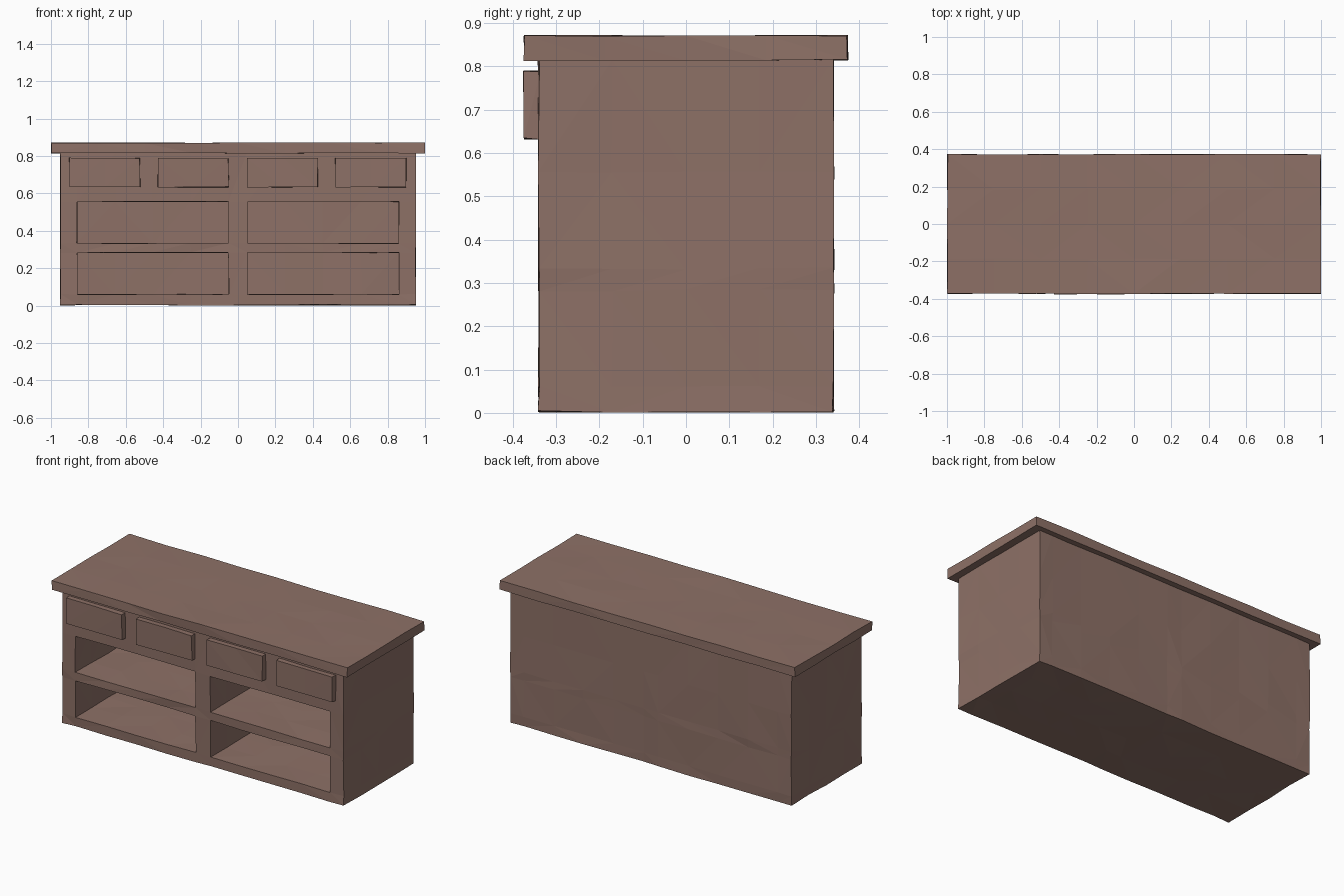
import bpy, bmesh, random
from mathutils import Vector

if "Cube" in bpy.data.objects:
    bpy.data.objects.remove(bpy.data.objects["Cube"])

random.seed(4)
WOBBLE = 0.0025

wood = bpy.data.materials.new("brown_wood")
wood.diffuse_color = (0.27, 0.165, 0.135, 1)
wood.use_nodes = True
wood.node_tree.nodes["Principled BSDF"].inputs["Base Color"].default_value = wood.diffuse_color


def finish(name, bm, longest):
    """Split long edges, roughen the surface slightly like hewn wood, make the object."""
    bmesh.ops.remove_doubles(bm, verts=bm.verts[:], dist=1e-4)
    bmesh.ops.recalc_face_normals(bm, faces=bm.faces[:])
    for _ in range(3):
        long_edges = [e for e in bm.edges if e.calc_length() > longest]
        if long_edges:
            bmesh.ops.subdivide_edges(bm, edges=long_edges, cuts=1, use_grid_fill=True)
    for v in bm.verts:
        v.co += Vector([random.uniform(-WOBBLE, WOBBLE) for _ in range(3)])
        v.co.z = max(v.co.z, 0)
    bmesh.ops.triangulate(bm, faces=bm.faces[:])
    mesh = bpy.data.meshes.new(name)
    bm.to_mesh(mesh)
    bm.free()
    mesh.materials.append(wood)
    obj = bpy.data.objects.new(name, mesh)
    bpy.context.collection.objects.link(obj)
    return obj


def box(name, x0, x1, y0, y1, z0, z1, longest):
    bm = bmesh.new()
    bmesh.ops.create_cube(bm, size=1)
    for v in bm.verts:
        v.co = (x1 if v.co.x > 0 else x0, y1 if v.co.y > 0 else y0, z1 if v.co.z > 0 else z0)
    return finish(name, bm, longest)


# Cabinet body with four deep open compartments
XS = [-0.95, -0.86, -0.05, 0.05, 0.86, 0.95]
ZS = [0.003, 0.06, 0.283, 0.333, 0.555, 0.817]
FRONT, BACK, INNER = -0.34, 0.34, 0.28
bm = bmesh.new()


def quad(*points):
    bm.faces.new([bm.verts.new(p) for p in points])


def tube(x0, x1, z0, z1, y0, y1):
    corners = [(x0, z0), (x1, z0), (x1, z1), (x0, z1)]
    for (ax, az), (bx, bz) in zip(corners, corners[1:] + corners[:1]):
        quad((ax, y0, az), (bx, y0, bz), (bx, y1, bz), (ax, y1, az))


def panel(x0, x1, z0, z1, y):
    quad((x0, y, z0), (x1, y, z0), (x1, y, z1), (x0, y, z1))


for i, (x0, x1) in enumerate(zip(XS, XS[1:])):
    for j, (z0, z1) in enumerate(zip(ZS, ZS[1:])):
        panel(x0, x1, z0, z1, BACK)
        if i in (1, 3) and j in (1, 3):
            tube(x0, x1, z0, z1, FRONT, INNER)
            panel(x0, x1, z0, z1, INNER)
        else:
            panel(x0, x1, z0, z1, FRONT)
    for z in (ZS[0], ZS[-1]):
        quad((x0, FRONT, z), (x1, FRONT, z), (x1, BACK, z), (x0, BACK, z))
for z0, z1 in zip(ZS, ZS[1:]):
    for x in (XS[0], XS[-1]):
        quad((x, FRONT, z0), (x, BACK, z0), (x, BACK, z1), (x, FRONT, z1))
finish("cabinet_body", bm, 0.3)

# Overhanging worktop
box("worktop", -0.998, 0.998, -0.373, 0.373, 0.815, 0.87, 0.3)

# Row of four drawer fronts
for k, cx in enumerate((-0.713, -0.24, 0.237, 0.71)):
    box(f"drawer_front_{k + 1}", cx - 0.189, cx + 0.189, -0.374, -0.334, 0.633, 0.788, 0.3)
